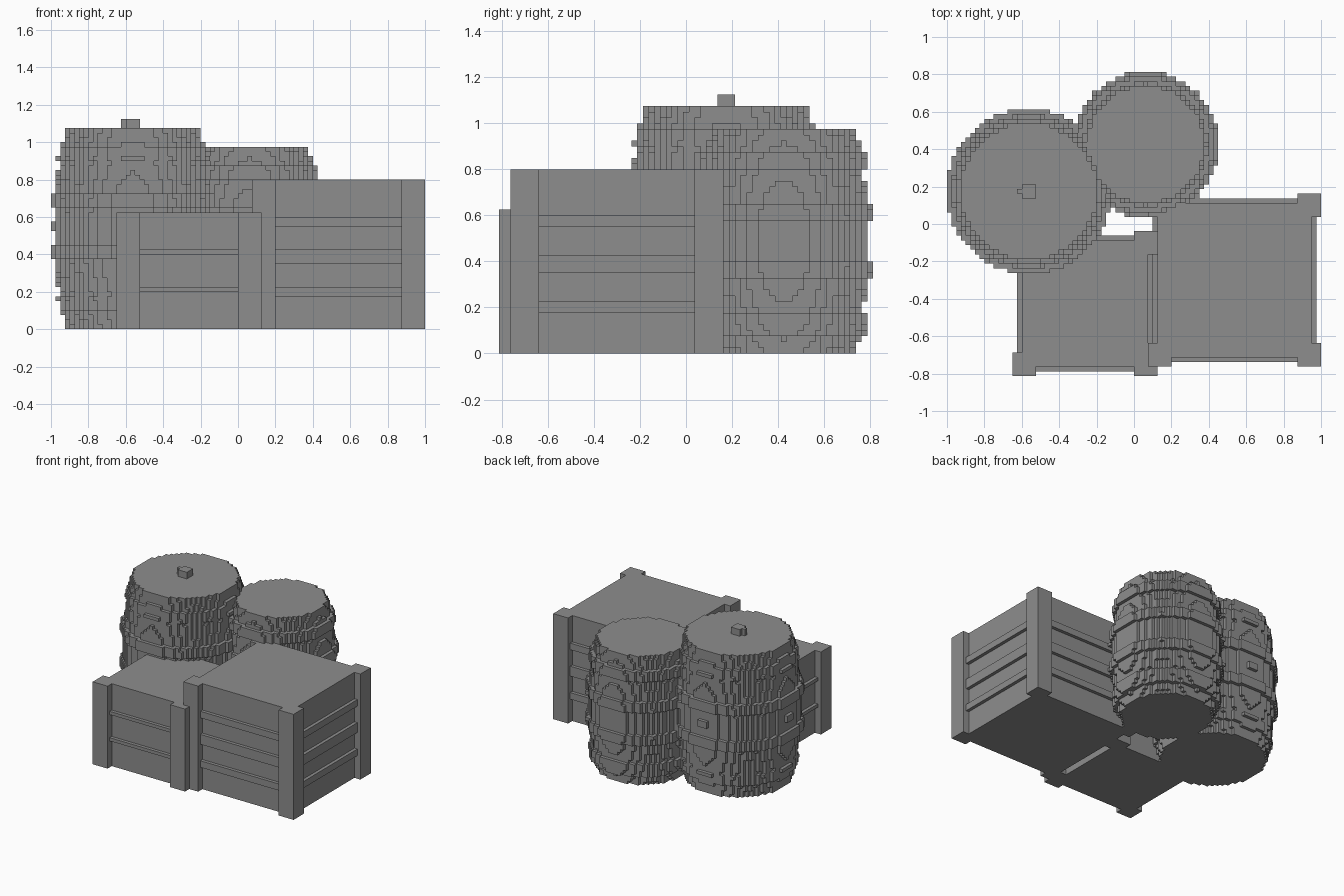
import bpy, bmesh, math
from mathutils import Vector

if "Cube" in bpy.data.objects:
    bpy.data.objects.remove(bpy.data.objects["Cube"])

V = 0.025  # block size

grey = bpy.data.materials.new("plain_grey")
grey.diffuse_color = (0.27, 0.27, 0.27, 1)
grey.use_nodes = True
grey.node_tree.nodes["Principled BSDF"].inputs["Base Color"].default_value = grey.diffuse_color


def finish(bm, name):
    me = bpy.data.meshes.new(name)
    bm.to_mesh(me)
    bm.free()
    me.materials.append(grey)
    ob = bpy.data.objects.new(name, me)
    bpy.context.collection.objects.link(ob)
    return ob


def add_box(bm, lo, hi):
    vs = bmesh.ops.create_cube(bm, size=1)["verts"]
    for v in vs:
        v.co = Vector([(lo[i] + hi[i]) / 2 + v.co[i] * (hi[i] - lo[i]) for i in range(3)])


def box(name, lo, hi):
    bm = bmesh.new()
    add_box(bm, lo, hi)
    return finish(bm, name)


# Crates: recessed body, four corner posts and thin rails on every side
def crate(name, x0, x1, y0, y1, h, rails):
    post, inset, proud = 0.125, 0.05, 0.025
    box(name + "_body", (x0 + inset, y0 + inset, 0), (x1 - inset, y1 - inset, h))
    bm = bmesh.new()
    for px in (x0, x1 - post):
        for py in (y0, y1 - post):
            add_box(bm, (px, py, 0), (px + post, py + post, h))
    finish(bm, name + "_posts")
    bm = bmesh.new()
    for z0, z1 in rails:
        add_box(bm, (x0 + post, y0 + proud, z0), (x1 - post, y0 + inset, z1))
        add_box(bm, (x0 + post, y1 - inset, z0), (x1 - post, y1 - proud, z1))
        add_box(bm, (x0 + proud, y0 + post, z0), (x0 + inset, y1 - post, z1))
        add_box(bm, (x1 - inset, y0 + post, z0), (x1 - proud, y1 - post, z1))
    finish(bm, name + "_rails")


crate("small_crate", -0.65, 0.125, -0.8125, -0.0375, 0.625,
      [(0.2, 0.225), (0.4, 0.425)])
crate("large_crate", 0.075, 1.0, -0.7625, 0.1625, 0.8,
      [(0.175, 0.225), (0.35, 0.425), (0.55, 0.6)])


# Barrels: stacked block layers with a bulging radius and raised hoops
def barrel(name, cx, cy, layers, r_end, bulge, hoops):
    cells = set()
    for k in range(layers):
        t = (k + 0.5) / layers * 2 - 1
        r = r_end + bulge * (1 - t * t)
        r += sum(extra for a, b, extra in hoops if a <= k < b)
        n = math.ceil(r)
        cells |= {(i, j, k) for i in range(-n, n + 1) for j in range(-n, n + 1)
                  if i * i + j * j <= r * r}
    bm = bmesh.new()
    verts = {}

    def vert(p):
        if p not in verts:
            verts[p] = bm.verts.new((cx + (p[0] - 0.5) * V, cy + (p[1] - 0.5) * V, p[2] * V))
        return verts[p]

    for c in cells:
        for ax in range(3):
            for s in (0, 1):
                nb = list(c)
                nb[ax] += 2 * s - 1
                if tuple(nb) in cells:
                    continue
                u, w = (ax + 1) % 3, (ax + 2) % 3
                quad = []
                for du, dw in ((0, 0), (1, 0), (1, 1), (0, 1)):
                    p = list(c)
                    p[ax] += s
                    p[u] += du
                    p[w] += dw
                    quad.append(vert(tuple(p)))
                bm.faces.new(quad if s else quad[::-1])
    # merge flat neighbouring faces
    bmesh.ops.dissolve_limit(bm, angle_limit=0.01, verts=bm.verts[:], edges=bm.edges[:])
    return finish(bm, name)


BX, BY = -0.5625, 0.175
barrel("tall_barrel", BX, BY, 43, 14.5, 2.2,
       [(4, 7, 0.5), (15, 18, 1), (26, 29, 1), (36, 39, 0.5)])
barrel("short_barrel", 0.0625, 0.425, 39, 12.5, 2.2,
       [(3, 7, 1), (13, 16, 1), (23, 26, 1), (32, 35, 1)])

# Lid knob and side bungs of the tall barrel
box("lid_knob", (-0.6, 0.1375, 1.07), (-0.525, 0.2125, 1.125))
box("lid_knob_tab", (-0.625, 0.1625, 1.07), (-0.6, 0.1875, 1.125))
bm = bmesh.new()
add_box(bm, (BX - 0.4375, BY - 0.0375, 0.525), (BX - 0.40, BY + 0.0375, 0.575))
add_box(bm, (BX - 0.0375, BY + 0.40, 0.525), (BX + 0.0375, BY + 0.4375, 0.575))
finish(bm, "barrel_bungs")
